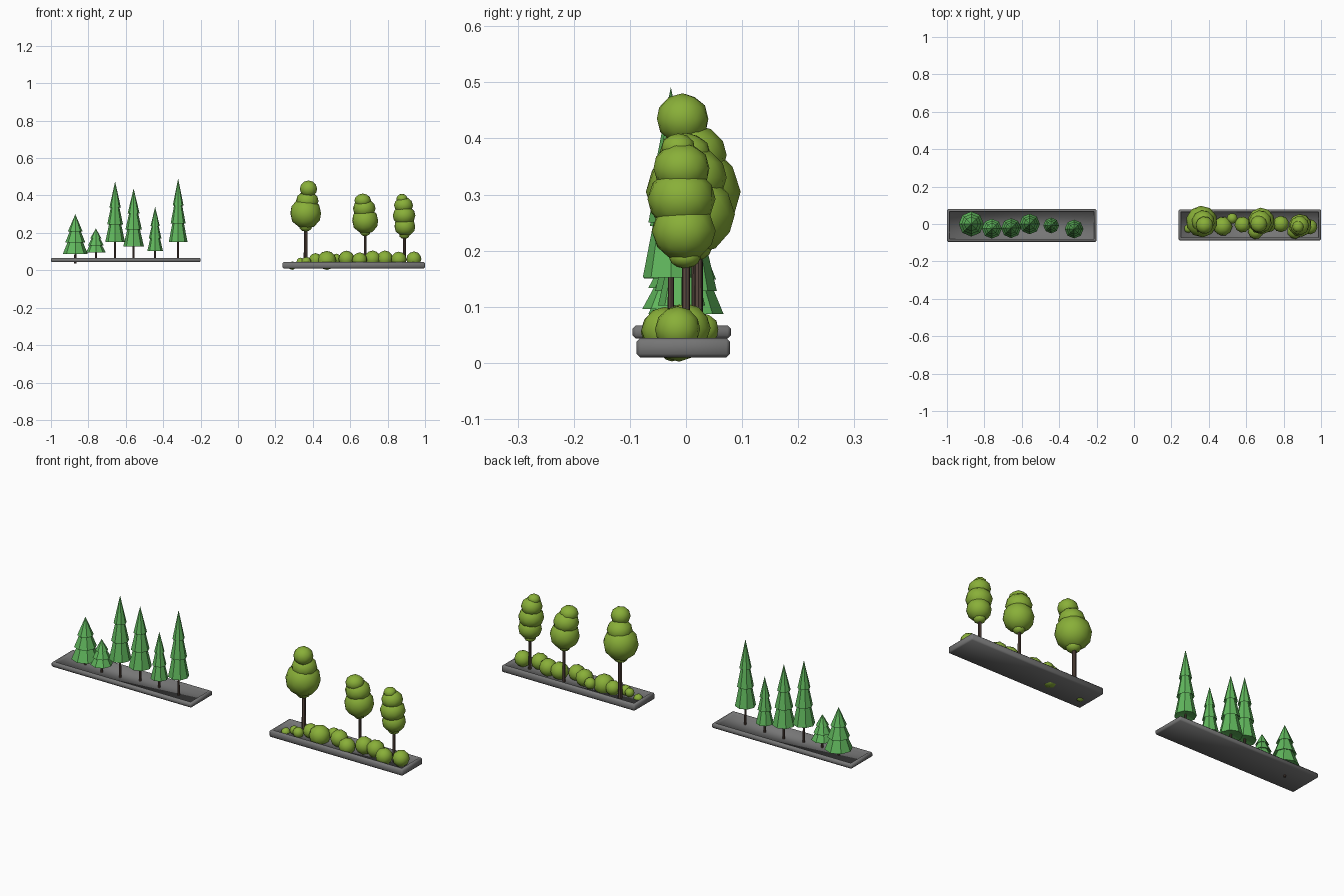
import bpy
import bmesh
from math import cos, sin, pi
from mathutils import Matrix

if "Cube" in bpy.data.objects:
    bpy.data.objects.remove(bpy.data.objects["Cube"], do_unlink=True)


def material(name, rgb):
    m = bpy.data.materials.new(name)
    m.use_nodes = True
    m.diffuse_color = (*rgb, 1)
    m.node_tree.nodes["Principled BSDF"].inputs["Base Color"].default_value = (*rgb, 1)
    return m


STONE = material("grey stone", (0.18, 0.18, 0.18))
BARK = material("brown bark", (0.10, 0.065, 0.05))
NEEDLE = material("conifer green", (0.12, 0.48, 0.11))
LEAF = material("olive leaf green", (0.25, 0.43, 0.04))


def finish(bm, name, mat, smooth):
    bmesh.ops.recalc_face_normals(bm, faces=bm.faces)
    for f in bm.faces:
        f.smooth = smooth
    mesh = bpy.data.meshes.new(name)
    bm.to_mesh(mesh)
    bm.free()
    mesh.materials.append(mat)
    obj = bpy.data.objects.new(name, mesh)
    bpy.context.collection.objects.link(obj)
    return obj


def revolve(name, profile, x, y, mat, sides=8, smooth=False):
    """Turn (radius, z) pairs around a vertical axis; radius 0 closes an end."""
    bm = bmesh.new()
    rings = []
    for r, z in profile:
        n = sides if r else 1
        rings.append([bm.verts.new((x + r * cos(2 * pi * i / sides),
                                    y + r * sin(2 * pi * i / sides), z)) for i in range(n)])
    for a, b in zip(rings, rings[1:]):
        for i in range(sides):
            j = (i + 1) % sides
            quad = [a[i % len(a)], a[j % len(a)], b[j % len(b)], b[i % len(b)]]
            bm.faces.new(list(dict.fromkeys(quad)))
    return finish(bm, name, mat, smooth)


def trunk(name, x, y, bottom, top, r):
    return revolve(name, [(0, bottom), (r, bottom), (r * 0.85, top), (0, top)],
                   x, y, BARK, smooth=False)


def blobs(name, balls):
    """Clustered rounded foliage from (x, y, z, radius, height ratio)."""
    bm = bmesh.new()
    for i, (x, y, z, r, tall) in enumerate(balls):
        place = (Matrix.Translation((x, y, z)) @ Matrix.Diagonal((1, 1, tall, 1))
                 @ Matrix.Rotation(i * 0.7, 4, "Z"))
        bmesh.ops.create_icosphere(bm, subdivisions=2, radius=r * 1.02, matrix=place)
    return finish(bm, name, LEAF, True)


def planter(name, x0, x1, y0, y1, z0, z1, rim, depth, edge):
    """Shallow tray with softened outer edges and a sunken floor."""
    bm = bmesh.new()
    size = Matrix.Diagonal((x1 - x0, y1 - y0, z1 - z0, 1))
    centre = Matrix.Translation(((x0 + x1) / 2, (y0 + y1) / 2, (z0 + z1) / 2))
    bmesh.ops.create_cube(bm, size=1, matrix=centre @ size)
    bmesh.ops.bevel(bm, geom=bm.edges[:], offset=edge, segments=1, affect="EDGES")
    top = max(bm.faces, key=lambda f: f.calc_center_median().z)
    bmesh.ops.inset_individual(bm, faces=[top], thickness=rim)
    floor = bmesh.ops.extrude_discrete_faces(bm, faces=[top])["faces"][0]
    for v in floor.verts:
        v.co.z -= depth
    return finish(bm, name, STONE, True)


# Planters
planter("conifer_planter", -1, -0.2, -0.095, 0.08, 0.043, 0.067, 0.012, 0.014, 0.006)
planter("leafy_planter", 0.238, 1, -0.088, 0.078, 0.01, 0.044, 0.012, 0.018, 0.006)

# Conifers: x, y, skirt height, tip height, skirt radius, trunk bottom
TIERS = [(0, 0.03), (1, 0), (0.58, 0.32), (0.8, 0.29), (0.4, 0.6), (0.58, 0.57), (0, 1)]
CONIFERS = [
    (-0.87, 0.0, 0.087, 0.30, 0.067, 0.035),
    (-0.76, -0.025, 0.096, 0.224, 0.053, 0.046),
    (-0.657, -0.022, 0.15, 0.475, 0.053, 0.046),
    (-0.558, 0.0, 0.128, 0.437, 0.055, 0.046),
    (-0.443, -0.008, 0.102, 0.34, 0.042, 0.046),
    (-0.32, -0.027, 0.152, 0.492, 0.05, 0.046),
]
for n, (x, y, low, tip, r, foot) in enumerate(CONIFERS, 1):
    trunk(f"conifer_trunk_{n}", x, y, foot, low + 0.03, 0.006)
    revolve(f"conifer_needles_{n}", [(k * r, low + h * (tip - low)) for k, h in TIERS],
            x, y, NEEDLE)

# Leafy trees: trunk x, y, top, radius, then foliage lobes from the bottom up
LEAFY = [
    (0.362, 0.02, 0.25, 0.011, [
        (0.362, 0.015, 0.235, 0.035, 0.8), (0.362, 0.013, 0.305, 0.083, 1),
        (0.37, 0.012, 0.37, 0.06, 0.9), (0.377, -0.006, 0.435, 0.046, 0.97)]),
    (0.68, 0.022, 0.22, 0.008, [
        (0.68, 0.018, 0.205, 0.028, 0.8), (0.68, 0.016, 0.265, 0.07, 1),
        (0.675, 0.012, 0.33, 0.06, 0.9), (0.667, 0.0, 0.372, 0.044, 0.85)]),
    (0.89, 0.0, 0.21, 0.008, [
        (0.89, -0.002, 0.188, 0.028, 0.7), (0.892, -0.004, 0.235, 0.056, 0.95),
        (0.888, -0.008, 0.292, 0.06, 0.9), (0.885, -0.008, 0.347, 0.05, 0.9),
        (0.877, -0.014, 0.383, 0.03, 0.85)]),
]
for n, (x, y, top, r, lobes) in enumerate(LEAFY, 1):
    trunk(f"leafy_trunk_{n}", x, y, 0.022, top, r)
    blobs(f"leafy_crown_{n}", lobes)

# Row of low bushes: x, y, z, radius
BUSHES = [
    (0.29, -0.025, 0.025, 0.022), (0.335, -0.02, 0.045, 0.022), (0.365, -0.03, 0.045, 0.026),
    (0.415, 0.0, 0.055, 0.036), (0.475, -0.012, 0.053, 0.05), (0.525, 0.03, 0.06, 0.028),
    (0.58, -0.003, 0.062, 0.042), (0.65, -0.04, 0.055, 0.04), (0.72, 0.0, 0.062, 0.043),
    (0.785, 0.0, 0.062, 0.043), (0.86, -0.038, 0.058, 0.041), (0.94, -0.015, 0.06, 0.04),
]
blobs("bushes", [(*b, 1) for b in BUSHES])
